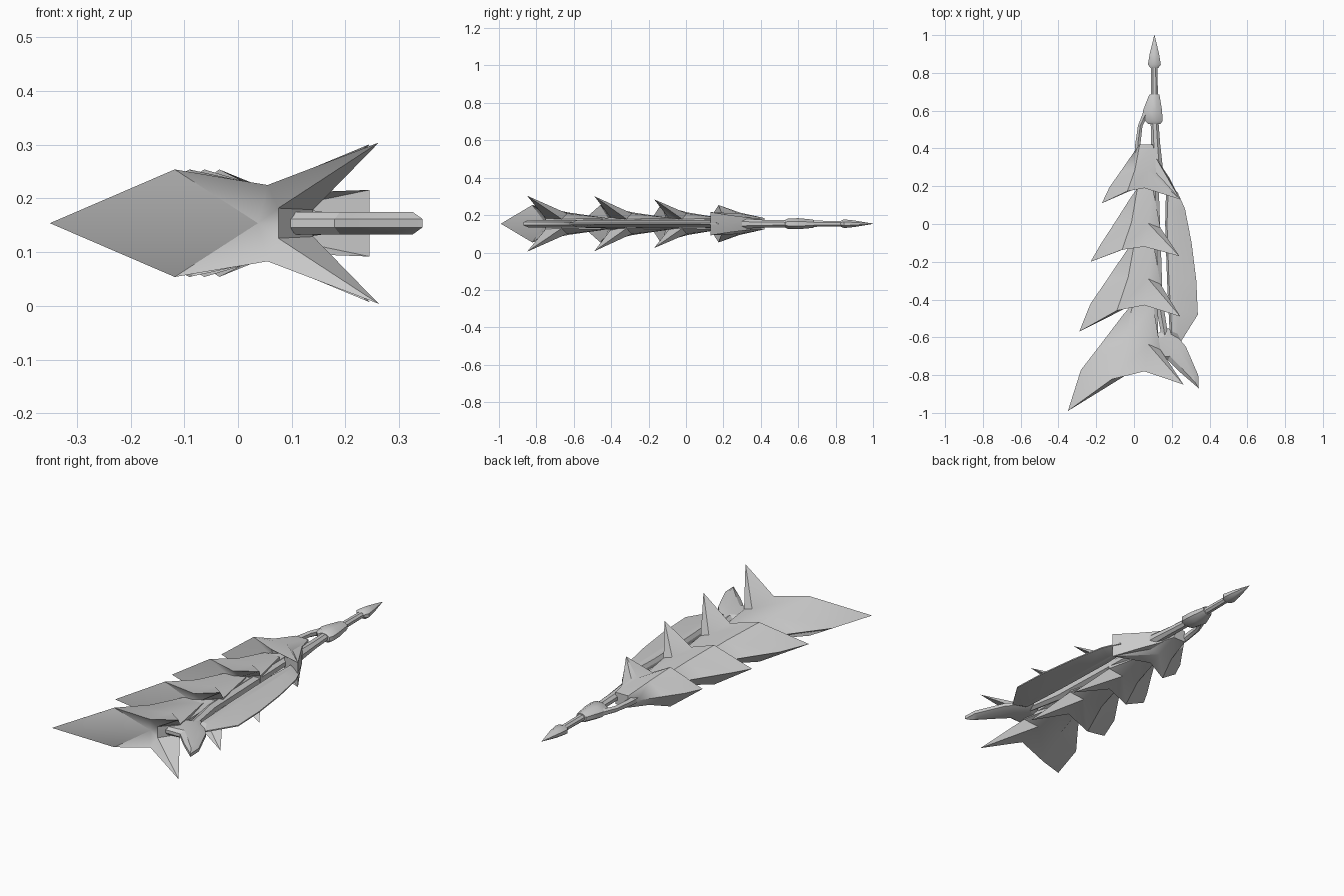
import bpy, bmesh, math
from mathutils import Vector

if "Cube" in bpy.data.objects:
    bpy.data.objects.remove(bpy.data.objects["Cube"])

ZC = 0.154  # height of the symmetry plane

steel = bpy.data.materials.new("grey_steel")
steel.diffuse_color = (0.6, 0.6, 0.6, 1)
steel.use_nodes = True
steel.node_tree.nodes["Principled BSDF"].inputs["Base Color"].default_value = steel.diffuse_color


def finish(name, bm, angle=35):
    bmesh.ops.remove_doubles(bm, verts=bm.verts, dist=1e-5)
    bmesh.ops.recalc_face_normals(bm, faces=bm.faces)
    me = bpy.data.meshes.new(name)
    bm.to_mesh(me)
    bm.free()
    me.materials.append(steel)
    ob = bpy.data.objects.new(name, me)
    ob.location.z = ZC
    bpy.context.collection.objects.link(ob)
    bpy.ops.object.select_all(action='DESELECT')
    ob.select_set(True)
    bpy.context.view_layer.objects.active = ob
    bpy.ops.object.shade_smooth_by_angle(angle=math.radians(angle))
    return ob


def mirrored(name, pts, faces, angle=35):
    """Build the upper half from named points and reflect it below the plane."""
    bm = bmesh.new()
    for s in (1, -1):
        vs = {k: bm.verts.new((p[0], p[1], p[2] * s)) for k, p in pts.items()}
        for f in faces:
            bm.faces.new([vs[k] for k in f.split()])
    return finish(name, bm, angle)


def loft(name, rings, n=8, angle=40):
    """Rings of (x, y, half width, half height) joined along y."""
    bm = bmesh.new()
    rows = []
    for x, y, rx, rz in rings:
        rows.append([bm.verts.new((x + rx * math.cos(a), y, rz * math.sin(a)))
                     for a in (2 * math.pi * (i + 0.5) / n for i in range(n))])
    for a, b in zip(rows, rows[1:]):
        for i in range(n):
            j = (i + 1) % n
            bm.faces.new((a[i], a[j], b[j], b[i]))
    bm.faces.new(rows[0])
    bm.faces.new(rows[-1])
    return finish(name, bm, angle)


def plate(name, outline, inner, z_mid, z_edge=0.002):
    """Flat piece with a thick middle outline and thin edge outline."""
    bm = bmesh.new()
    rows = []
    for pts, z in ((inner, z_mid), (outline, z_edge), (outline, -z_edge), (inner, -z_mid)):
        rows.append([bm.verts.new((x, y, z)) for x, y in pts])
    n = len(outline)
    for a, b in zip(rows, rows[1:]):
        for i in range(n):
            j = (i + 1) % n
            bm.faces.new((a[i], a[j], b[j], b[i]))
    bm.faces.new(rows[0])
    bm.faces.new(rows[-1])
    return finish(name, bm, 25)


# Overlapping blade segments: swept wing on the left, twin spikes on the right
def segment(name, y0, dx, dy, back, spike, m_z):
    def at(u, w, z):
        return (0.08 - dx * u, y0 + (back * w if w > 0 else dy * w), z)
    pts = {
        "T": at(1, -1, 0), "L2": at(0.84, 0.02, 0), "L1": at(0.6, 0.39, 0),
        "B": at(0.32, 0.83, 0), "C": at(0.1, 0.08, 0),
        "W": at(0.46, -0.2, 0.1), "P": at(0.3, 0.42, 0.06),
        "A": at(0.2, 1, 0.03), "A0": at(0.2, 1, 0),
        "D": (0.10, y0 + back, 0.03), "D0": (0.10, y0 + back, 0),
        "M": (0.055, y0, m_z), "K": (0.075, y0 + back * 0.4, 0.055),
        "R": (0.14, y0 + back * 0.32, 0.025), "R0": (0.14, y0 + back * 0.32, 0),
        "Q": (0.075, y0 + 0.03, 0.028), "Q0": (0.075, y0 + 0.03, 0),
        "S": spike,
    }
    faces = ["T L2 W", "L2 L1 P W", "L1 B P", "B A P", "B A0 A", "W P K M",
             "P A D K", "A A0 D0 D", "K D R", "D D0 R0 R", "M K S", "K R S",
             "R Q S", "Q M S", "Q R R0 Q0", "T W C", "W M C", "M Q C", "Q Q0 C"]
    mirrored(name, pts, faces)


SEGMENTS = [
    (-0.78, 0.43, 0.21, 0.36, (0.262, -0.85, 0.15), 0.071),
    (-0.43, 0.37, 0.14, 0.35, (0.245, -0.49, 0.147), 0.068),
    (-0.12, 0.31, 0.08, 0.31, (0.24, -0.17, 0.13), 0.065),
    (0.19, 0.25, 0.08, 0.23, (0.245, 0.13, 0.062), 0.055),
]
for i, args in enumerate(SEGMENTS):
    segment("blade_segment_%d" % (i + 1), *args)

# Blunt rear guard joining the last pair of spikes
mirrored("rear_guard", {
    "a": (0.11, 0.36, 0.03), "a0": (0.11, 0.36, 0), "b": (0.18, 0.24, 0.045),
    "b0": (0.19, 0.24, 0), "c": (0.245, 0.13, 0.062), "c0": (0.245, 0.13, 0),
    "d": (0.12, 0.20, 0.04), "d0": (0.12, 0.20, 0)},
    ["a b c d", "a a0 b0 b", "b b0 c0 c", "c c0 d0 d", "d d0 a0 a"])

# Spine running through the segments and a thin rod beside it
loft("spine", [(0.06, 0.40, 0.04, 0.03), (0.06, 0.0, 0.06, 0.035),
               (0.07, -0.4, 0.06, 0.035), (0.08, -0.70, 0.05, 0.025)])
loft("side_rod", [(0.11, 0.30, 0.02, 0.02), (0.12, -0.1, 0.025, 0.025),
                  (0.13, -0.40, 0.025, 0.025), (0.165, -0.60, 0.02, 0.02)], 6)

# Thin side fin with a sharp outer edge
plate("side_fin",
      [(0.17, 0.20), (0.23, 0.17), (0.27, 0.08), (0.305, -0.1), (0.33, -0.3),
       (0.338, -0.48), (0.25, -0.62), (0.19, -0.60), (0.175, -0.3), (0.165, 0.0)],
      [(0.18, 0.16), (0.20, 0.14), (0.21, 0.06), (0.215, -0.1), (0.22, -0.3),
       (0.23, -0.46), (0.23, -0.58), (0.20, -0.57), (0.185, -0.3), (0.175, 0.0)],
      0.02, 0.003)

# Lower claw arm crossing out to the right
plate("claw_arm",
      [(0.07, -0.72), (0.08, -0.60), (0.18, -0.55), (0.25, -0.62), (0.275, -0.65),
       (0.34, -0.80), (0.343, -0.87), (0.25, -0.79), (0.18, -0.72)],
      [(0.08, -0.71), (0.09, -0.62), (0.17, -0.59), (0.225, -0.64), (0.25, -0.68),
       (0.315, -0.80), (0.325, -0.84), (0.25, -0.76), (0.19, -0.70)],
      0.021, 0.008)

# Handle: two straps, collar, rod and pointed pommel
loft("left_strap", [(0.03, 0.36, 0.03, 0.025), (0.02, 0.42, 0.016, 0.02),
                    (0.033, 0.52, 0.014, 0.016), (0.065, 0.59, 0.02, 0.018),
                    (0.09, 0.66, 0.015, 0.018)], 6)
loft("right_strap", [(0.12, 0.30, 0.035, 0.03), (0.115, 0.42, 0.026, 0.022),
                     (0.108, 0.56, 0.022, 0.02)])
loft("collar", [(0.108, 0.53, 0.035, 0.022), (0.105, 0.545, 0.05, 0.03),
                (0.098, 0.60, 0.055, 0.032), (0.106, 0.67, 0.034, 0.025),
                (0.108, 0.685, 0.028, 0.022)])
loft("handle_rod", [(0.108, 0.66, 0.02, 0.018), (0.108, 0.84, 0.018, 0.016)])
loft("pommel_spike", [(0.108, 0.825, 0.022, 0.016), (0.108, 0.845, 0.037, 0.025),
                      (0.108, 0.90, 0.027, 0.019), (0.108, 1.0, 0.001, 0.001)])
